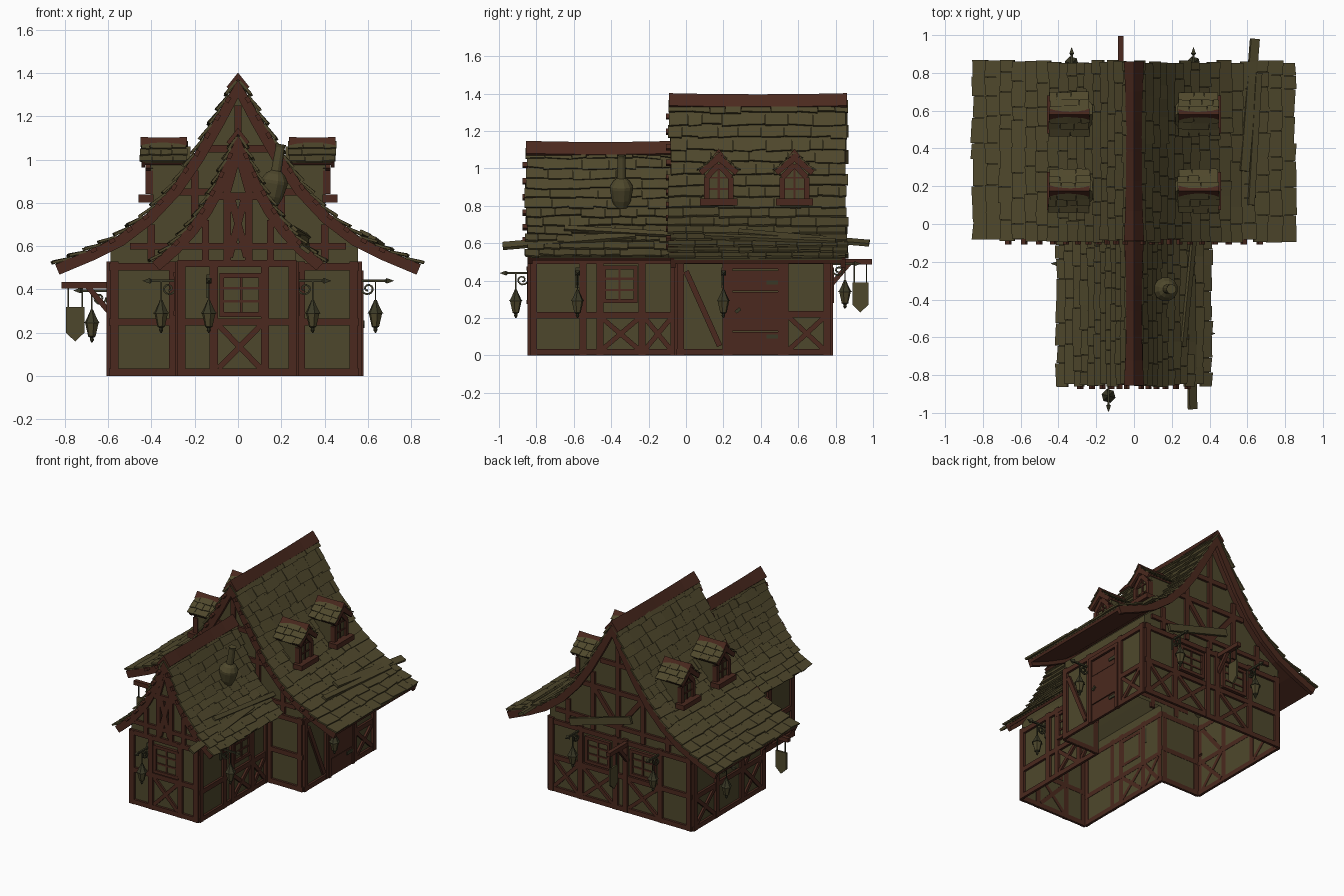
import bpy, bmesh, math, random
from mathutils import Vector as V

if "Cube" in bpy.data.objects:
    bpy.data.objects.remove(bpy.data.objects["Cube"])

random.seed(7)
R = random.uniform


def material(name, rgb):
    m = bpy.data.materials.new(name)
    m.diffuse_color = (*rgb, 1)
    m.use_nodes = True
    m.node_tree.nodes["Principled BSDF"].inputs["Base Color"].default_value = m.diffuse_color
    return m


SHINGLE = material("olive shingle", (0.078, 0.064, 0.025))
PLASTER = material("olive plaster", (0.076, 0.064, 0.025))
TIMBER = material("red brown timber", (0.070, 0.022, 0.013))
IRON = material("dark iron", (0.042, 0.040, 0.019))


def finish(name, bm, mat):
    bmesh.ops.recalc_face_normals(bm, faces=bm.faces[:])
    me = bpy.data.meshes.new(name)
    bm.to_mesh(me)
    bm.free()
    me.materials.append(mat)
    ob = bpy.data.objects.new(name, me)
    bpy.context.collection.objects.link(ob)
    return ob


def prism(bm, a, b, cap_a=True, cap_b=True, closed=True):
    """Join two matching outlines; an open prism has no face under its ends."""
    va, vb = [bm.verts.new(p) for p in a], [bm.verts.new(p) for p in b]
    n = len(va)
    for i in range(n if closed else n - 1):
        j = (i + 1) % n
        bm.faces.new((va[i], va[j], vb[j], vb[i]))
    if cap_a:
        bm.faces.new(va)
    if cap_b:
        bm.faces.new(vb)
    return va


def strut(bm, p, q, w, d, side):
    """Square beam from p to q, depth d along side and width w across it."""
    p, q, side = V(p), V(q), V(side)
    t = (q - p).normalized()
    s = (side - t * side.dot(t)).normalized()
    c = t.cross(s)
    o = [c * (w / 2 * i) + s * (d / 2 * j) for i, j in ((-1, -1), (1, -1), (1, 1), (-1, 1))]
    prism(bm, [p + k for k in o], [q + k for k in o])


def lathe(bm, prof, base, axis, n):
    axis = V(axis).normalized()
    e = axis.orthogonal().normalized()
    f = axis.cross(e)
    ring = lambda r, h: [V(base) + axis * h + (e * math.cos(k * math.tau / n) + f * math.sin(k * math.tau / n)) * r
                         for k in range(n)]
    for (r0, h0), (r1, h1) in zip(prof, prof[1:]):
        prism(bm, ring(r0, h0), ring(r1, h1))


# ---------- roofs ----------
MAIN = [(0, 1.36), (.1, 1.19), (.2, 1.015), (.3, .87), (.42, .742), (.55, .643), (.68, .578), (.842, .51)]
WING = [(0, 1.105), (.05, .995), (.1, .885), (.16, .775), (.225, .685), (.3, .602), (.392, .522)]
DORM = [(0, 1.08), (.055, 1.025), (.105, .985)]


def along(prof, s):
    """Point and outward normal at arc length s, continued past the eaves."""
    for i, (a, b) in enumerate(zip(prof, prof[1:])):
        d = V(b) - V(a)
        if s <= d.length or i == len(prof) - 2:
            d.normalize()
            return V(a) + d * s, V((-d.y, d.x))
        s -= d.length


def band(bm, prof, t0, t1, w0, w1, M):
    """Curved board following the roof between two depths."""
    P, N = [V(p) for p in prof], [V((0, 1.7))]
    for i in range(1, len(P)):
        d = (P[min(i + 1, len(P) - 1)] - P[i - 1]).normalized()
        N.append(V((-d.y, d.x)))
    for g in (-1, 1):
        for i in range(len(P) - 1):
            q = [P[i] + N[i] * t0, P[i + 1] + N[i + 1] * t0, P[i + 1] + N[i + 1] * t1, P[i] + N[i] * t1]
            prism(bm, [M(g * p.x, w0, p.y) for p in q], [M(g * p.x, w1, p.y) for p in q])


def roof(name, prof, w0, w1, rows, M, tile=.115, k=1.0, ends=(0, 1)):
    total = sum((V(b) - V(a)).length for a, b in zip(prof, prof[1:]))
    step = total / rows
    # overlapping ragged shingles on an underlay
    bm = bmesh.new()
    band(bm, prof, 0, .008 * k, w0 + .025 * k, w1 - .025 * k, M)
    for g in (-1, 1):
        for r in range(rows):
            y = w0 + R(-.01, .01) * k
            while y < w1 - .02 * k:
                y1 = y + tile * R(.6, 1.3)
                if y1 > w1 - .035 * k:
                    y1 = w1 + R(-.008, .01) * k
                lift, drop = R(.01, .017) * k, R(-.002, .012) * k
                skew = R(-.005, .005) * k
                loops = []
                for w, e in ((y + .001, skew), (y1 - .001, -skew)):
                    hi, nh = along(prof, r * step)
                    lo, nl = along(prof, (r + 1) * step + drop + e)
                    q = [hi + nh * .001, lo + nl * lift, lo + nl * (lift + .012 * k), hi + nh * .012 * k]
                    loops.append([M(g * p.x, w, p.y) for p in q])
                prism(bm, *loops)
                y = y1
    finish(name + "_shingles", bm, SHINGLE)
    # deck, gable boards and purlin ends
    bm = bmesh.new()
    band(bm, prof, -.02 * k, -.001, w0 + .02 * k, w1 - .02 * k, M)
    for e in ends:
        w, o = (w0, 1) if e == 0 else (w1, -1)
        band(bm, prof, -.045 * k, .006 * k, w + .008 * o * k, w + .035 * o * k, M)
        if k == 1 and e == 0:
            for g in (-1, 1):
                for i in range(1, int(total / .095)):
                    p, n = along(prof, i * .095)
                    a, t = p + n * -.012, V((n.y, -n.x)) * .014
                    q = [a - t, a + t, a + t + n * .02, a - t + n * .02]
                    prism(bm, [M(g * c.x, w - .018 * o, c.y) for c in q], [M(g * c.x, w + .05 * o, c.y) for c in q])
    finish(name + "_deck_and_gable_boards", bm, TIMBER)
    # sagging ridge cap
    bm = bmesh.new()
    z, h = prof[0][1] + .042 * k, .078 * k
    for i in range(6):
        sec = []
        for f in (i / 6, (i + 1) / 6):
            c = (2 * f - 1) ** 2
            x, dz = (.041 + .012 * c) * k, -.006 * k * (1 - c)
            sec.append([M(a, w0 + (w1 - w0) * f, z + dz + b) for a, b in
                        ((0, 0), (x, -h * .85), (x * .75, -h), (0, -.03 * k), (-x * .75, -h), (-x, -h * .85))])
        prism(bm, *sec)
    finish(name + "_ridge_cap", bm, TIMBER)


straight = lambda u, w, z: V((u, w, z))
roof("main_roof", MAIN, -.09, .86, 16, straight)
roof("wing_roof", WING, -.855, -.06, 12, straight, ends=(0,))

# ---------- wall shells, open below and into each other ----------
for name, prof, xl, xr, top, y0, y1 in (("main_walls", MAIN, -.59, .555, .59, -.045, .77),
                                        ("wing_walls", WING, -.275, .265, .58, -.83, -.045)):
    inner = [(x, z - .04) for x, z in prof if x < xr - .03]
    out = [(xl, 0), (xl, top)] + [(-x, z) for x, z in inner[:0:-1]] + inner + [(xr, top), (xr, 0)]
    bm = bmesh.new()
    main = prof is MAIN
    front = prism(bm, [(x, y0, z) for x, z in out], [(x, y1, z) for x, z in out], cap_a=not main, cap_b=main, closed=False)
    if main:
        opening = ((.265, 0), (.265, .56), (-.275, .56), (-.275, 0))
        bm.faces.new(front + [bm.verts.new((x, y0, z)) for x, z in opening])
    finish(name, bm, PLASTER)


# ---------- timber framing ----------
def wall(name, axis, pos, sgn, spans, posts, rails, beams=(), xs=(), wins=()):
    pt = (lambda a, z, o=.007: V((a, pos + sgn * o, z))) if axis == "x" else (lambda a, z, o=.007: V((pos + sgn * o, a, z)))
    n = pt(0, 0, 1) - pt(0, 0, 0)
    bm, glass = bmesh.new(), bmesh.new()
    line = lambda a, z, b, y, w=.034, o=.007, d=.018: strut(bm, pt(a, z, o), pt(b, y, o), w, d, n)
    for a in posts:
        line(a, 0, a, .53, .038, .008)
    for z in rails:
        for s in spans:
            line(s[0], z, s[1], z)
    for b in beams:
        line(*b)
    for a, b, z0, z1 in xs:
        line(a, z0, b, z1, .026, .006)
        line(a, z1, b, z0, .026, .005)
    for a, b, z0, z1 in wins:
        strut(glass, pt((a + b) / 2, z0, .004), pt((a + b) / 2, z1, .004), b - a, .008, n)
        for z in (z0, z1):
            line(a - .01, z, b + .01, z, .022, .01, .024)
        for c in (a, b):
            line(c, z0, c, z1, .022, .01, .022)
        line((a + b) / 2, z0, (a + b) / 2, z1, .012, .008, .014)
        for f in (1 / 3, 2 / 3):
            line(a, z0 + (z1 - z0) * f, b, z0 + (z1 - z0) * f, .012, .008, .013)
    finish(name + "_timbers", bm, TIMBER)
    finish(name + "_panes", glass, PLASTER)


wall("wing_front", "x", -.83, -1, [(-.28, .27)], (-.262, -.112, .125, .252), (.018, .25, .52),
     [(-.15, .53, -.15, .72), (.15, .53, .15, .72), (-.05, .53, -.05, .92), (.05, .53, .05, .92),
      (-.04, .55, .035, .84), (.04, .55, -.035, .84), (-.1, .83, .1, .83), (0, 1.03, -.05, .85), (0, 1.03, .05, .85),
      (-.26, .6, .26, .6, .03)], [(-.09, .105, .035, .235)], [(-.075, .105, .285, .465)])
for g, x in ((1, .265), (-1, -.275)):
    wall("wing_side", "y", x, g, [(-.835, -.05)], (-.815, -.55, -.46, -.235, -.065), (.018, .215, .505), [],
         [(-.45, -.25, .03, .2), (-.22, -.08, .03, .2)], [(-.44, -.27, .29, .47)])
wall("main_right", "y", .555, 1, [(-.05, .775)], (-.03, .215, .53, .755), (.018, .505),
     [(0, .45, .18, .05, .03), (.53, .22, .76, .22)], [(.55, .74, .03, .205)])
wall("main_left", "y", -.59, -1, [(-.05, .775)], (-.03, .215, .50, .755), (.018, .24, .505),
     [(0, .48, .18, .26, .03)], [(.52, .74, .03, .225), (0, .19, .03, .225)])
gable = [(s * x, .53, s * x, z) for s in (-1, 1) for x, z in ((.4, .7), (.2, .95))] + [(-.28, .85, .28, .85), (-.5, .6, .5, .6, .03)]
wall("main_front", "x", -.045, -1, [(-.595, -.275), (.265, .56)], (-.57, -.3, .29, .535), (.018, .25, .505),
     gable + [(0, .85, 0, 1.25), (-.14, 1.05, .14, 1.05)])
wall("main_back", "x", .77, 1, [(-.595, .56)], (-.57, -.34, -.06, .02, .3, .535), (.018, .25, .505),
     gable + [(0, .53, 0, 1.25), (-.2, .85, 0, .6), (.2, .85, 0, .6), (-.14, 1.05, .14, 1.05)],
     [(-.32, -.08, .03, .235), (.04, .28, .03, .235), (.32, .52, .03, .235)], [(-.29, -.11, .29, .46), (.07, .25, .29, .46)])

# side door with plank lines and iron hinges
bm, iron = bmesh.new(), bmesh.new()
for i, (z, h) in enumerate(((.065, .12), (.235, .21), (.4, .11))):
    strut(bm, (.564, .245, z), (.564, .495, z), h, .014 + .006 * (i % 2), (1, 0, 0))
for a, b in (((.564, .235, 0), (.564, .235, .48)), ((.564, .505, 0), (.564, .505, .48)), ((.564, .22, .475), (.564, .52, .475))):
    strut(bm, a, b, .026, .03, (1, 0, 0))
for z in (.1, .39):
    strut(iron, (.574, .43, z), (.574, .495, z), .022, .008, (1, 0, 0))
strut(iron, (.576, .265, .23), (.576, .29, .25), .018, .016, (1, 0, 0))
finish("side_door", bm, TIMBER)
finish("door_ironwork", iron, IRON)

# ---------- dormers, two on each slope ----------
for g in (-1, 1):
    for yc in (.175, .58):
        M = lambda u, w, z, g=g, yc=yc: V((g * w, yc + u, z))
        roof("dormer_roof", DORM, .235, .45, 3, M, .08, .6, ends=(1,))
        body, bm, glass = bmesh.new(), bmesh.new(), bmesh.new()
        out = [(-.075, .8), (-.075, .99), (0, 1.06), (.075, .99), (.075, .8)]
        prism(body, [M(u, .22, z) for u, z in out], [M(u, .405, z) for u, z in out])
        arch = [(-.05, .84), (-.05, .95), (0, 1.02), (.05, .95), (.05, .84)]
        prism(glass, [M(u, .404, z) for u, z in arch], [M(u, .411, z) for u, z in arch])
        for a, b in zip(arch, arch[1:]):
            strut(bm, M(a[0] * 1.3, .41, a[1]), M(b[0] * 1.3, .41, b[1]), .03, .035, (1, 0, 0))
        strut(bm, M(0, .412, .84), M(0, .412, 1.02), .012, .012, (1, 0, 0))
        for z in (.89, .95):
            strut(bm, M(-.05, .412, z), M(.05, .412, z), .01, .011, (1, 0, 0))
        strut(bm, M(-.1, .425, .82), M(.1, .425, .82), .036, .07, (1, 0, 0))
        finish("dormer_body", body, PLASTER)
        finish("dormer_panes", glass, PLASTER)
        finish("dormer_frame", bm, TIMBER)

# ---------- chimney pot ----------
bm = bmesh.new()
lathe(bm, [(.035, 0), (.052, .04), (.064, .1), (.064, .115), (.045, .145), (.025, .16), (.022, .27), (.026, .285)],
      (.15, -.345, .79), (.17, 0, 1), 12)
finish("chimney_pot", bm, PLASTER)


# ---------- lanterns on scrolled brackets ----------
def lantern(x, y, n, dz=0.0):
    n, up = V(n), V((0, 0, 1))
    p = V((x, y, .44 + dz))
    side = n.cross(up)
    bm = bmesh.new()
    strut(bm, p, p + n * .125, .012, .012, up)
    strut(bm, p - up * .08, p + up * .03, .02, .012, n)
    lathe(bm, [(.004, 0), (.018, .012), (.001, .045)], p + n * .115, n, 4)
    pts = [p + n * (.04 + .032 * (1 - i / 18) * math.cos(i * .62 + 3)) + up * (-.036 + .03 * (1 - i / 18) * math.sin(i * .62 + 3))
           for i in range(14)]
    for a, b in zip([p - up * .075] + pts, pts):
        strut(bm, a, b, .009, .009, side)
    c = p + n * .075 - up * .24
    strut(bm, c + up * .13, c + up * .24, .006, .006, n)
    lathe(bm, [(.038, .09), (.03, .1), (.013, .135), (.006, .152)], c, up, 6)
    lathe(bm, [(.003, 0), (.01, .012), (.008, .022), (.02, .03)], c, up, 6)
    finish("lantern_bracket_and_cap", bm, IRON)
    bm = bmesh.new()
    lathe(bm, [(.018, .03), (.032, .09)], c, up, 6)
    finish("lantern_body", bm, PLASTER)


lantern(-.135, -.835, (0, -1, 0))
lantern(.27, -.58, (1, 0, 0))
lantern(-.28, -.21, (-1, 0, 0))
lantern(.56, .2, (1, 0, 0))
lantern(-.6, .5, (-1, 0, 0), -.045)
lantern(-.33, .775, (0, 1, 0), .05)
lantern(.315, .775, (0, 1, 0), .05)

# ---------- hanging shield signs ----------
for p, n, z0 in (((-.59, -.02, .42), (-1, 0, 0), -.26), ((-.07, .77, .5), (0, 1, 0), -.27)):
    p, n, up = V(p), V(n), V((0, 0, 1))
    s = n.cross(up)
    bm, board, iron = bmesh.new(), bmesh.new(), bmesh.new()
    strut(bm, p, p + n * .225, .03, .03, up)
    strut(bm, p - up * .13, p + n * .11, .025, .022, s)
    q = [(.12, .16), (.205, .16), (.205, .04), (.162, 0), (.12, .04)]
    prism(board, *[[p + n * a + up * (z0 + b) + s * o for a, b in q] for o in (-.007, .007)])
    for a in (.13, .195):
        strut(iron, p + n * a, p + n * a + up * (z0 + .155), .007, .007, s)
    finish("sign_arm", bm, TIMBER)
    finish("sign_board", board, PLASTER)
    finish("sign_chains", iron, IRON)

# ---------- loose planks on roofs and back gable ----------
bm = bmesh.new()
for a, b, w, side in (((.31, -.98, .585), (.3, -.27, .645), .05, (.6, 0, .8)), ((.64, .98, .60), (.585, .28, .66), .05, (.4, 0, .9)),
                      ((.26, -.65, .68), (.32, -.04, .645), .03, (.7, 0, .7)), ((.66, .8, .61), (.62, .1, .64), .035, (.4, 0, .9)),
                      ((.37, .8, .55), (-.12, .8, .69), .05, (0, 1, 0))):
    strut(bm, a, b, w, .018, side)
finish("loose_planks", bm, SHINGLE)
